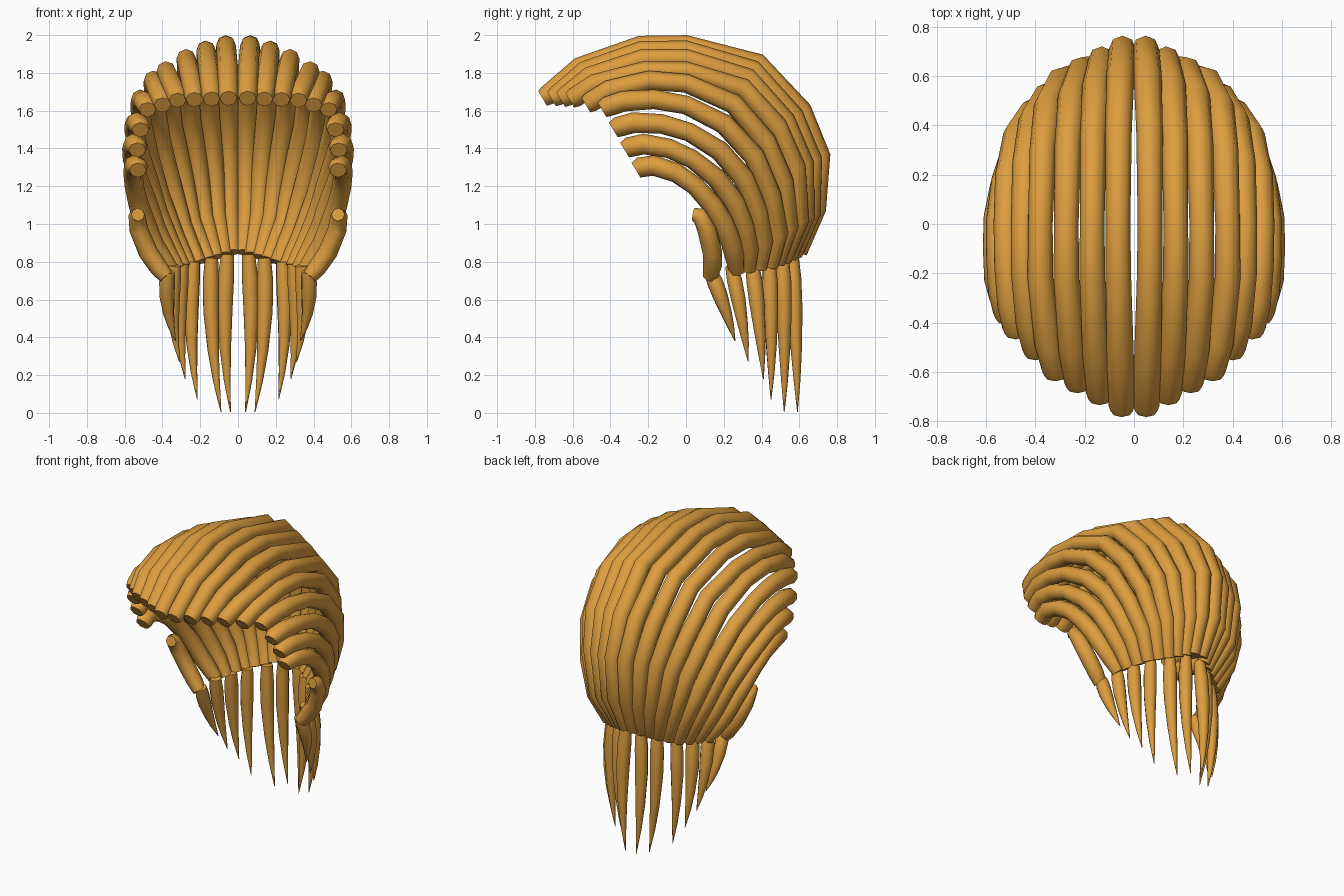
import bpy
from mathutils import Vector

mat = bpy.data.materials.new("golden_hair")
mat.diffuse_color = (0.72, 0.34, 0.05, 1)


def tube(name, points, radii):
    """Eight-sided tapered lock along a path, mirrored across x = 0."""
    cu = bpy.data.curves.new(name, 'CURVE')
    cu.dimensions = '3D'
    cu.bevel_depth = 1.0
    cu.bevel_resolution = 2
    cu.use_fill_caps = True
    sp = cu.splines.new('POLY')
    sp.points.add(len(points) - 1)
    for p, co, r in zip(sp.points, points, radii):
        p.co = (*co, 1)
        p.radius = r
    sp.use_smooth = True
    ob = bpy.data.objects.new(name, cu)
    bpy.context.collection.objects.link(ob)
    bpy.ops.object.select_all(action='DESELECT')
    ob.select_set(True)
    bpy.context.view_layer.objects.active = ob
    bpy.ops.object.convert(target='MESH')
    ob = bpy.context.object
    ob.data.materials.clear()
    ob.data.materials.append(mat)
    bpy.ops.object.shade_smooth_by_angle(angle=0.9)
    m = ob.modifiers.new("mirror", 'MIRROR')
    m.use_mirror_merge = False
    return ob


# Key locks from the centre parting outwards, front tip to nape
keys = {
    0: [(.05, -.735, 1.68), (.055, -.56, 1.83), (.063, -.24, 1.945), (.065, 0, 1.95), (.063, .38, 1.85),
        (.055, .61, 1.60), (.047, .71, 1.36), (.045, .69, 1.08), (.03, .60, .85)],
    3: [(.32, -.59, 1.67), (.35, -.48, 1.74), (.38, -.22, 1.81), (.38, 0, 1.81), (.37, .30, 1.72),
        (.35, .48, 1.52), (.30, .58, 1.30), (.245, .60, 1.02), (.16, .52, .81)],
    5: [(.48, -.42, 1.62), (.50, -.33, 1.65), (.515, -.17, 1.66), (.52, 0, 1.63), (.51, .20, 1.53),
        (.475, .36, 1.36), (.415, .45, 1.15), (.34, .49, .95), (.26, .45, .78)],
    8: [(.53, -.24, 1.30), (.55, -.17, 1.31), (.555, -.05, 1.27), (.55, .05, 1.20), (.525, .14, 1.10),
        (.49, .20, 1.00), (.45, .24, .90), (.40, .26, .82), (.35, .27, .75)],
}
order = sorted(keys)
radii = [.04, .058, .055, .052, .05, .054, .057, .055, .052, .042]
# Extra height over the crown and side bulge between the key locks
lift = {1: .018, 2: .02, 4: .025}
widen = {6: .02, 7: .02}
for i in range(9):
    a = max(k for k in order if k <= i)
    b = min(k for k in order if k >= i)
    t = (i - a) / (b - a) if b > a else 0
    path = [Vector(p).lerp(Vector(q), t) for p, q in zip(keys[a], keys[b])]
    for j in range(5):
        path[j].z += lift.get(i, 0) * (0, .5, 1, 1, .5)[j]
        path[j].x += widen.get(i, 0) * (1, 1, 1, 1, .5)[j]
    # blunt front tip
    path.insert(0, path[0] + Vector((0, -.025, -.015)))
    rr = [.045, .054] + radii[2:]
    tube(f"hair_lock_{i + 1}", path, rr)

# Short sideburn lock
tube("sideburn_lock",
     [(.53, .04, 1.05), (.535, .07, 1.045), (.525, .11, .97), (.475, .14, .85), (.42, .14, .77), (.38, .13, .72)],
     [.035, .045, .05, .052, .05, .04])

# Pointed tails hanging below the nape: start and tip
tails = [((.055, .56, .84), (.04, .59, .005)),
         ((.14, .51, .82), (.09, .52, .005)),
         ((.235, .44, .80), (.215, .45, .07)),
         ((.295, .35, .79), (.28, .41, .18)),
         ((.335, .24, .78), (.31, .33, .27)),
         ((.37, .13, .75), (.33, .26, .38))]
steps = [0, .15, .35, .6, .8, 1]
for i, (s, e) in enumerate(tails):
    pts = []
    for t in steps:
        bow = 4 * t * (1 - t)
        pts.append(Vector(s).lerp(Vector(e), t) + Vector((.022, .006, 0)) * bow)
    tube(f"nape_tail_{i + 1}", pts, [.035, .043, .041, .03, .018, .002])
